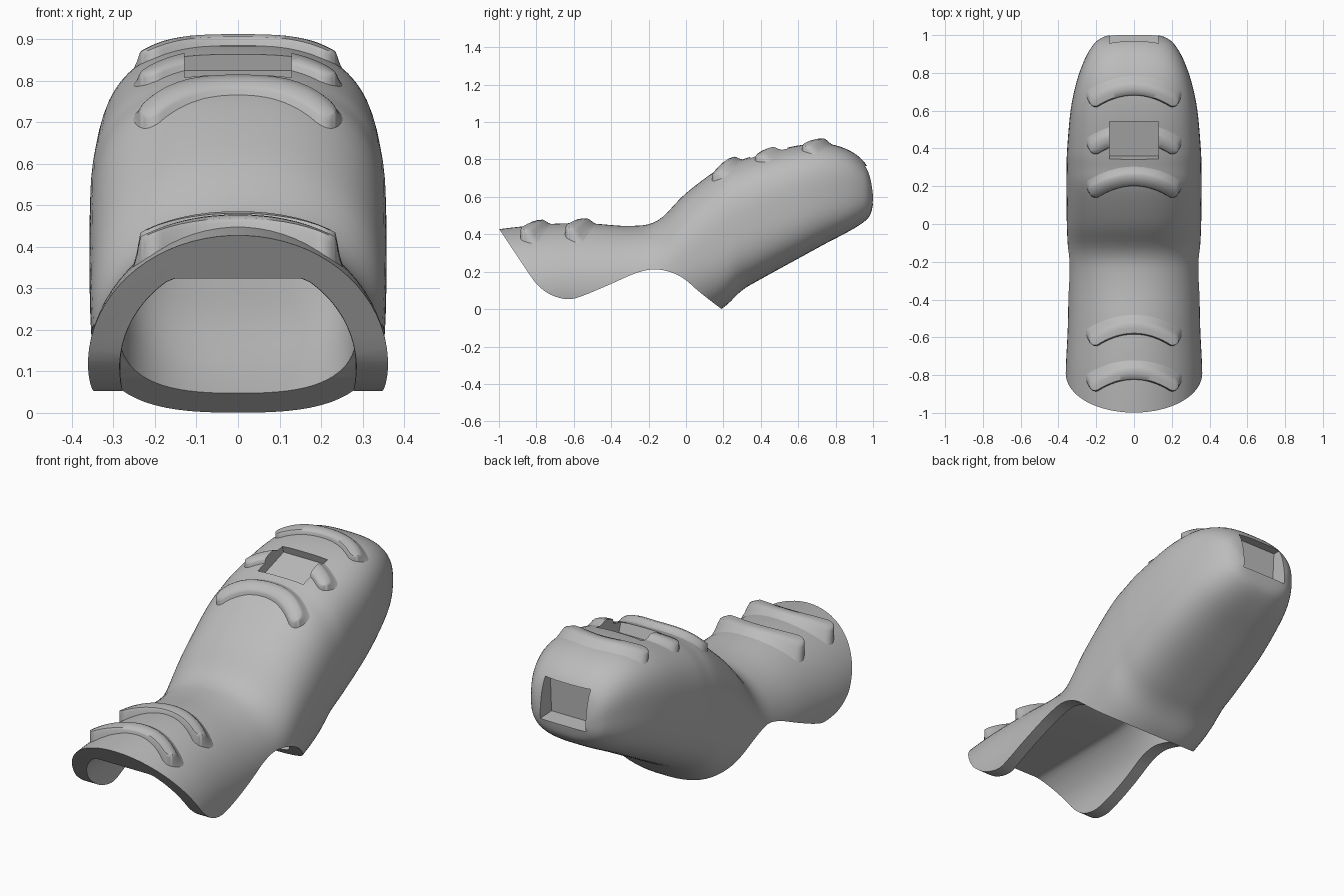
import bpy, bmesh, math
from mathutils import Vector, Matrix
from mathutils.bvhtree import BVHTree

if "Cube" in bpy.data.objects:
    bpy.data.objects.remove(bpy.data.objects["Cube"])

grey = bpy.data.materials.new("plain_grey")
grey.use_nodes = True
grey.diffuse_color = (0.5, 0.5, 0.5, 1)
grey.node_tree.nodes["Principled BSDF"].inputs["Base Color"].default_value = (0.5, 0.5, 0.5, 1)


def spline(rows, steps):
    """Catmull-Rom resampling of a short table."""
    out = []
    for i in range(len(rows) - 1):
        a, b, c, d = (rows[min(max(i + k, 0), len(rows) - 1)] for k in (-1, 0, 1, 2))
        for s in range(steps):
            t = s / steps
            out.append([q + 0.5 * t * (r - p + t * (2 * p - 5 * q + 4 * r - e + t * (3 * (q - r) + e - p)))
                        for p, q, r, e in zip(a, b, c, d)])
    return out + [list(rows[-1])]


def make_object(name, bm):
    bmesh.ops.recalc_face_normals(bm, faces=bm.faces)
    mesh = bpy.data.meshes.new(name)
    bm.to_mesh(mesh)
    bm.free()
    mesh.materials.append(grey)
    obj = bpy.data.objects.new(name, mesh)
    bpy.context.collection.objects.link(obj)
    return obj


def skin(name, rings):
    """Closed tube through equal rings of points."""
    bm = bmesh.new()
    rings = [[bm.verts.new(p) for p in ring] for ring in rings]
    for a, b in zip(rings, rings[1:]):
        for k in range(len(a)):
            j = (k + 1) % len(a)
            bm.faces.new((a[k], a[j], b[j], b[k]))
    bm.faces.new(rings[0])
    bm.faces.new(rings[-1])
    return make_object(name, bm)


def loft(name, rows, sides=72):
    """Superellipse sections from (y, top, bottom, half width, exponent, optional ceiling)."""
    rings = []
    for y, top, bottom, w, n, *cap in rows:
        ring = []
        for k in range(sides):
            a = 2 * math.pi * (k + 0.5) / sides
            c, s = math.cos(a), math.sin(a)
            x = w * math.copysign(abs(c) ** (2 / n), c)
            z = (top + bottom) / 2 + (top - bottom) / 2 * math.copysign(abs(s) ** (2 / n), s)
            ring.append((x, y, min([z] + cap)))
        rings.append(ring)
    return skin(name, rings)


def pocket(name, y, z, angle, length):
    """Tilted box whose floor is centred on y, z."""
    bm = bmesh.new()
    bmesh.ops.create_cube(bm, size=1)
    bmesh.ops.translate(bm, vec=(0, 0, 0.5), verts=bm.verts)
    bmesh.ops.scale(bm, vec=(0.258, length, 0.3), verts=bm.verts)
    bmesh.ops.transform(bm, verts=bm.verts,
                        matrix=Matrix.Translation((0, y, z)) @ Matrix.Rotation(math.radians(angle), 4, 'X'))
    return make_object(name, bm)


def cut(obj, cutters):
    for c in cutters:
        m = obj.modifiers.new("cut", 'BOOLEAN')
        m.operation, m.solver, m.object = 'DIFFERENCE', 'EXACT', c
    bpy.context.view_layer.update()
    mesh = bpy.data.meshes.new_from_object(obj.evaluated_get(bpy.context.evaluated_depsgraph_get()))
    obj.modifiers.clear()
    obj.data = mesh


def smooth(obj, degrees):
    bpy.ops.object.select_all(action='DESELECT')
    obj.select_set(True)
    bpy.context.view_layer.objects.active = obj
    bpy.ops.object.shade_smooth_by_angle(angle=math.radians(degrees))


# Outer fingertip body
outer = [(-1.1, .415, -.23, .358, 2), (-.8, .45, -.23, .362, 2), (-.55, .46, -.22, .351, 2),
         (-.3, .445, -.2, .347, 2.1), (-.15, .475, -.17, .35, 2.2), (0, .62, -.1, .356, 2.4),
         (.19, .76, .001, .358, 2.7), (.3, .8, .1, .357, 2.8), (.4, .83, .16, .354, 2.9),
         (.6, .875, .27, .336, 3), (.75, .885, .352, .305, 3), (.87, .85, .415, .262, 3),
         (.95, .79, .465, .215, 2.8), (.985, .72, .505, .172, 2.8), (1, .63, .56, .13, 2.8)]
shell = loft("finger_shell", spline(outer, 5))
surface = BVHTree.FromPolygons([v.co for v in shell.data.vertices],
                               [p.vertices[:] for p in shell.data.polygons])

# Inner cavity with a flat ceiling near the open end
inner = [(-1.2, .37, -.15, .287, 2, .325), (-.5, .37, -.15, .284, 2, .325), (-.2, .38, -.11, .283, 2.2, .345),
         (0, .47, -.02, .286, 2.5, .45), (.2, .64, .09, .286, 2.8, .64), (.4, .71, .23, .28, 3, .71),
         (.6, .75, .34, .26, 3, .75), (.75, .74, .43, .21, 3, .74), (.82, .68, .49, .15, 2.6, .68)]
cavity = loft("cavity_cutter", spline(inner, 4))

# Side profile that opens the underside and slopes the front end
edge = spline([(.19, 0), (.08, .085), (-.03, .175), (-.15, .212), (-.26, .195), (-.4, .135), (-.55, .072),
               (-.63, .053), (-.72, .075), (-.79, .125), (-.83, .175)], 4)
profile = edge + [(-1, .43), (-1.15, .66), (-1.4, .66), (-1.4, -.6), (.19, -.6)]
opening = skin("opening_cutter", [[(x, y, z) for y, z in profile] for x in (-.6, .6)])

# Recesses on the back of the finger and on the tip
top_recess = pocket("top_recess_cutter", .457, .793, 18, .205)
tip_recess = pocket("tip_recess_cutter", .912, .668, -93, .2)
cut(shell, [cavity, opening, top_recess, tip_recess])
smooth(shell, 35)


# Curved grip ridges: steep in front, soft behind, raised more at the ends where the body drops away
def ridge(name, peak, end_lift):
    section = [(-.036, -.03, 0), (-.033, .012, .8), (-.028, .021, 1), (0, .026, 1), (.024, .026, 1),
               (.036, .02, .8), (.05, .009, .4), (.066, .001, .1), (.08, -.004, 0), (.082, -.03, 0)]
    rings = []
    count = 40
    for i in range(count + 1):
        t = -math.cos(math.pi * i / count)
        x = .232 * t
        y = peak - .08 * t * t
        side = Vector((.16 * t / .232, 1)).normalized()
        tip = max(0, (abs(x) - .205) / .027)
        size = max(.15, math.sqrt(max(0, 1 - tip * tip)))
        ring = []
        for offset, lift, share in section:
            px, py = x + side.x * offset * size, y + side.y * offset * size
            hit = surface.ray_cast(Vector((px, py, 3)), Vector((0, 0, -1)))[0]
            rise = lift + share * end_lift * t * t
            ring.append(hit + Vector((0, 0, -.03 if i in (0, count) else rise)))
        rings.append(ring)
    return skin(name, rings)


ridges = ((-.79, .035), (-.55, .035), (.235, .01), (.465, .004), (.715, .004))
for number, (peak, end_lift) in enumerate(ridges, 1):
    band = ridge(f"grip_ridge_{number}", peak, end_lift)
    if number == 4:
        cut(band, [top_recess])
    smooth(band, 50)

for cutter in (cavity, opening, top_recess, tip_recess):
    bpy.data.objects.remove(cutter)
